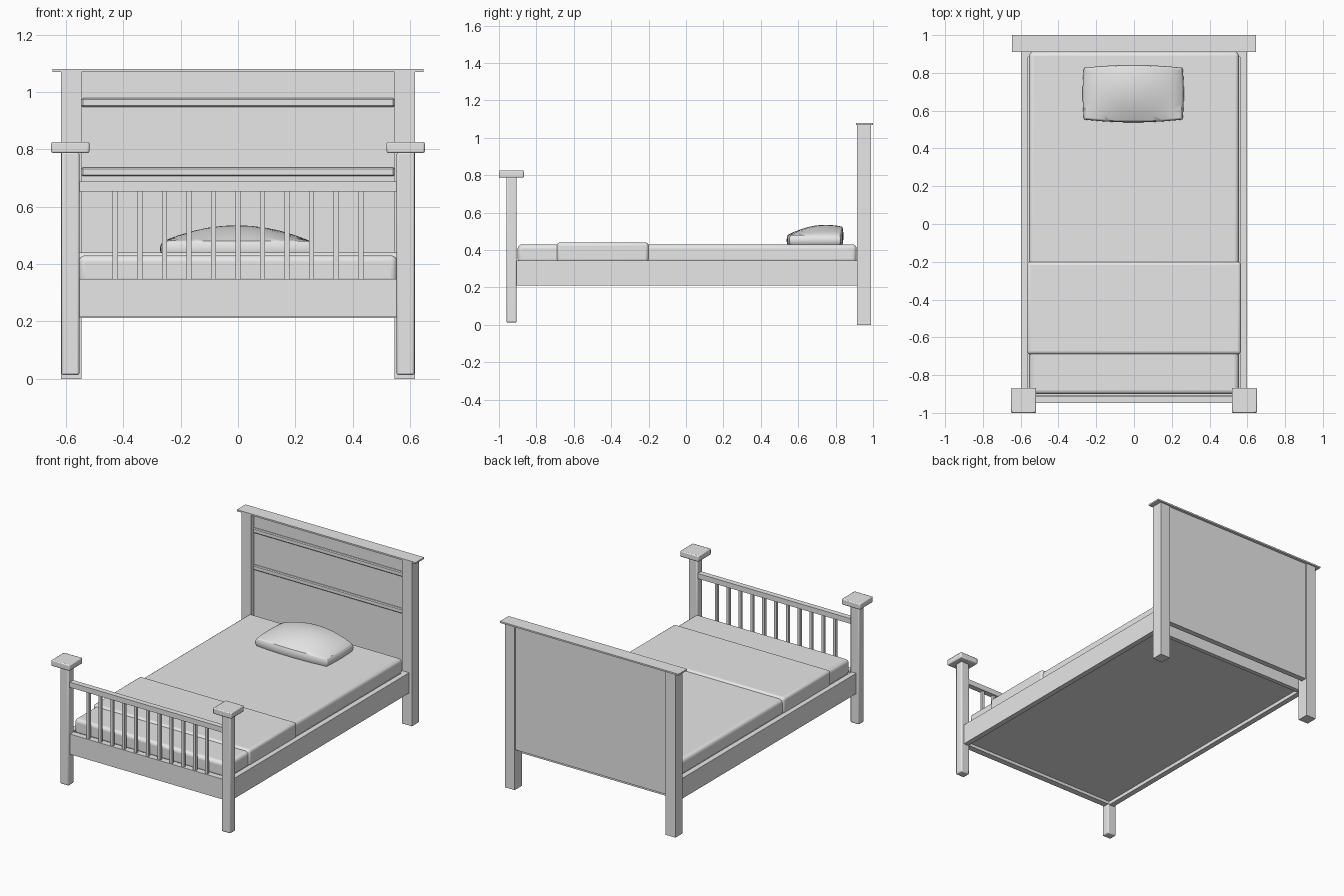
import bpy
import bmesh
import math

cube = bpy.data.objects.get("Cube")
if cube:
    bpy.data.objects.remove(cube, do_unlink=True)

grey = bpy.data.materials.new("plain_grey")
grey.use_nodes = True
GREY = (0.8, 0.8, 0.8, 1)
grey.diffuse_color = GREY
grey.node_tree.nodes["Principled BSDF"].inputs["Base Color"].default_value = GREY


def finish(name, bm, bevel=0, segments=1, smooth=False):
    """Turn a bmesh into a named object with an optional bevel and smoothing."""
    bmesh.ops.recalc_face_normals(bm, faces=bm.faces[:])
    mesh = bpy.data.meshes.new(name)
    bm.to_mesh(mesh)
    bm.free()
    mesh.materials.append(grey)
    obj = bpy.data.objects.new(name, mesh)
    bpy.context.collection.objects.link(obj)
    if bevel:
        mod = obj.modifiers.new("Bevel", 'BEVEL')
        mod.width = bevel
        mod.segments = segments
        mod.limit_method = 'ANGLE'
        mod.angle_limit = math.radians(50)
    if smooth:
        bpy.ops.object.select_all(action='DESELECT')
        obj.select_set(True)
        bpy.context.view_layer.objects.active = obj
        bpy.ops.object.shade_smooth_by_angle(angle=math.radians(40))
    return obj


def box(name, xs, ys, zs, **style):
    """Box between the given limits on each axis."""
    bm = bmesh.new()
    bmesh.ops.create_cube(bm, size=1)
    for v in bm.verts:
        v.co = [lo + (c + 0.5) * (hi - lo)
                for c, (lo, hi) in zip(v.co, (xs, ys, zs))]
    return finish(name, bm, **style)


# Posts and side rails, in mirrored pairs
for side, s in (("left", 1), ("right", -1)):
    def span(a, b):
        return tuple(sorted((s * a, s * b)))
    box(f"head_post_{side}", span(0.545, 0.617), (0.915, 0.99), (0, 1.07))
    box(f"foot_post_{side}", span(0.553, 0.616), (-0.96, -0.905), (0.013, 0.79),
        bevel=0.007, segments=2, smooth=True)
    box(f"foot_post_cap_{side}", span(0.518, 0.651), (-1, -0.867), (0.787, 0.826),
        bevel=0.006, segments=2, smooth=True)
    box(f"side_rail_{side}", span(0.562, 0.597), (-0.905, 0.915), (0.212, 0.345))

# Headboard
box("headboard_cap", (-0.646, 0.646), (0.91, 1), (1.07, 1.08))
box("headboard_panel", (-0.545, 0.545), (0.945, 0.982), (0.26, 1.07))
for name, low, high in (("upper", 0.947, 0.978), ("lower", 0.706, 0.737)):
    box(f"headboard_{name}_moulding", (-0.545, 0.545), (0.932, 0.95), (low, high),
        bevel=0.005)
box("head_rail", (-0.562, 0.562), (0.885, 0.914), (0.212, 0.345))

# Footboard with spindles
box("foot_rail", (-0.555, 0.555), (-0.945, -0.905), (0.215, 0.347))
box("footboard_top_rail", (-0.555, 0.555), (-0.948, -0.912), (0.653, 0.687))
for i in range(11):
    x = (i - 5) * 0.0856
    box(f"spindle_{i + 1}", (x - 0.009, x + 0.009), (-0.939, -0.921), (0.345, 0.655))

# Bedding
box("bed_base", (-0.563, 0.563), (-0.906, 0.886), (0.235, 0.335))
box("mattress", (-0.555, 0.555), (-0.9, 0.912), (0.33, 0.43),
    bevel=0.022, segments=4, smooth=True)
box("folded_blanket", (-0.567, 0.567), (-0.69, -0.2), (0.335, 0.441),
    bevel=0.018, segments=4, smooth=True)

# Pillow: a subdivided slab with a domed top that is higher towards the back
bm = bmesh.new()
bmesh.ops.create_cube(bm, size=2)
bmesh.ops.subdivide_edges(bm, edges=bm.edges[:], cuts=9, use_grid_fill=True)
for v in bm.verts:
    u, w, h = v.co
    crown = (1 - u * u) * (1 - 0.5 * (w - 0.4) ** 2)
    tuck = 1 - 0.04 * h * h
    v.co = (-0.004 + 0.268 * u * (1 - 0.025 * w * w) * tuck,
            0.69 + 0.152 * w * (1 - 0.1 * u * u) * tuck,
            0.425 + (h + 1) / 2 * (0.055 + 0.055 * crown))
finish("pillow", bm, bevel=0.014, segments=3, smooth=True)
